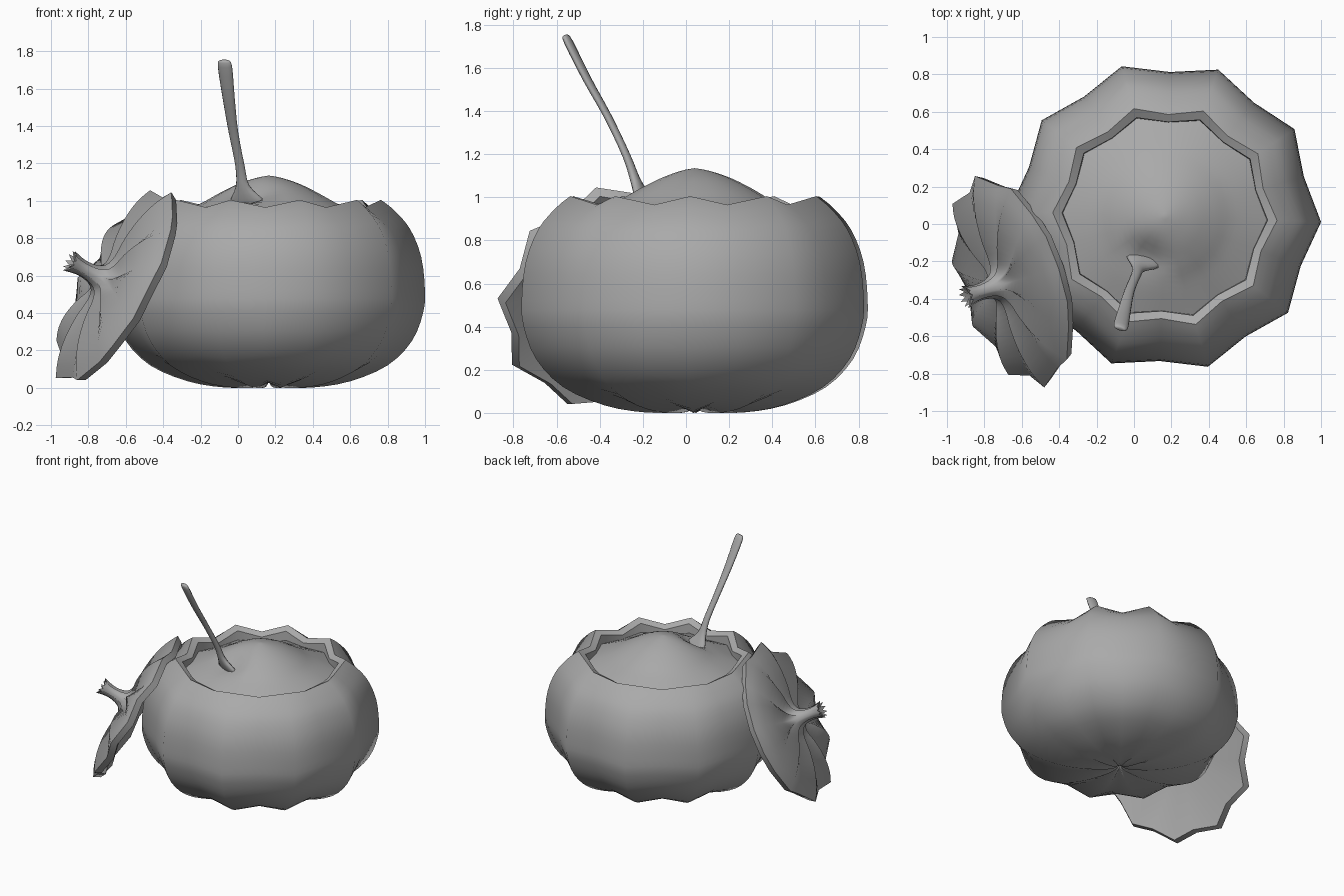
import bpy, bmesh, math
from mathutils import Matrix, Vector

cube = bpy.data.objects.get("Cube")
if cube:
    bpy.data.objects.remove(cube)

grey = bpy.data.materials.new("matte grey")
grey.use_nodes = True
grey.diffuse_color = (0.4, 0.4, 0.4, 1)
bsdf = grey.node_tree.nodes["Principled BSDF"]
bsdf.inputs["Base Color"].default_value = grey.diffuse_color
bsdf.inputs["Roughness"].default_value = 0.7

LOBES = 10
PHASE = math.radians(-2)


def smooth_rows(rows, steps=3):
    """Catmull-Rom curve through rows of equal-length tuples."""
    out = []
    for i in range(len(rows) - 1):
        a, b, c, d = (Vector(rows[max(0, min(j, len(rows) - 1))])
                      for j in range(i - 1, i + 3))
        for s in range(steps):
            t = s / steps
            out.append(0.5 * (2 * b + (c - a) * t + (2 * a - 5 * b + 4 * c - d) * t ** 2
                              + (3 * b - a - 3 * c + d) * t ** 3))
    return out + [Vector(rows[-1])]


def finish(name, bm, matrix=None, sharp=()):
    bmesh.ops.recalc_face_normals(bm, faces=bm.faces)
    for f in bm.faces:
        f.smooth = True
    for e in sharp:
        e.smooth = False
    mesh = bpy.data.meshes.new(name)
    bm.to_mesh(mesh)
    bm.free()
    mesh.materials.append(grey)
    obj = bpy.data.objects.new(name, mesh)
    if matrix:
        obj.matrix_world = matrix
    bpy.context.collection.objects.link(obj)
    return obj


def loft(bm, rings):
    for a, b in zip(rings, rings[1:]):
        n = max(len(a), len(b))
        for i in range(n):
            j = (i + 1) % n
            if len(a) == 1:
                bm.faces.new((a[0], b[i], b[j]))
            elif len(b) == 1:
                bm.faces.new((a[i], a[j], b[0]))
            else:
                bm.faces.new((a[i], a[j], b[j], b[i]))


def ribbed_revolve(name, rows, matrix, sharp_rows=(), shape=None):
    """Rows: ridge radius, ridge height, groove radius ratio, groove height change."""
    bm = bmesh.new()
    rings = []
    for r, z, ratio, dz in rows:
        ring = []
        for i in range(2 * LOBES if r > 0.001 else 1):
            groove = i % 2
            ang = PHASE + math.pi * i / LOBES
            rad = r * (ratio if groove else 1)
            p = Vector((rad * math.cos(ang), rad * math.sin(ang), z + dz * groove))
            if shape:
                p.z += shape(p)
            ring.append(bm.verts.new(p))
        rings.append(ring)
    loft(bm, rings)
    edges = []
    for k in sharp_rows:
        ring = set(rings[k])
        edges += [e for e in bm.edges if e.verts[0] in ring and e.verts[1] in ring]
    return finish(name, bm, matrix, edges)


body_place = Matrix.Translation((0.165, 0.04, 0))

# Pumpkin bowl: ribbed skin, then the cut rim and inner wall
skin = smooth_rows([
    (0, 0.04, 1, 0), (0.06, 0.005, 0.9, 0.03), (0.235, 0.002, 0.92, 0.03),
    (0.435, 0.035, 0.92, 0.03), (0.635, 0.12, 0.92, 0.02), (0.765, 0.25, 0.92, 0.01),
    (0.825, 0.4, 0.925, 0), (0.835, 0.52, 0.925, 0), (0.815, 0.7, 0.925, 0),
    (0.755, 0.85, 0.92, -0.01), (0.67, 0.95, 0.915, -0.03), (0.6, 1.005, 0.91, -0.04)])
top = len(skin) - 1
ribbed_revolve("pumpkin_bowl",
               skin + [(0.55, 0.98, 0.92, -0.04), (0.54, 0.8, 0.92, 0)],
               body_place, (top, top + 1))


# Filling: low mound with a dent where the spoon sinks in
def spoon_dent(p):
    d2 = (p.x + 0.1) ** 2 + (p.y + 0.22) ** 2
    return -0.06 * math.exp(-d2 / 0.008)


ribbed_revolve("filling", smooth_rows([
    (0, 1.135, 1, 0), (0.07, 1.122, 1, 0), (0.17, 1.088, 1, 0), (0.27, 1.038, 1, 0),
    (0.36, 0.988, 0.98, 0), (0.46, 0.945, 0.95, 0), (0.548, 0.91, 0.92, 0)]),
    body_place, shape=spoon_dent)

# Lid with its stem, leaning against the bowl
normal = Vector((-0.84, -0.29, 0.46)).normalized()
across = Vector((0, 0, 1)).cross(normal).normalized()
lid_place = Matrix((across, normal.cross(across), normal)).transposed().to_4x4()
lid_place.translation = (-0.64, -0.3, 0.535)

lid_top = smooth_rows([
    (0.595, 0.03, 0.91, -0.025), (0.5, 0.075, 0.91, -0.04), (0.38, 0.105, 0.9, -0.05),
    (0.25, 0.115, 0.88, -0.055), (0.14, 0.11, 0.82, -0.04), (0.08, 0.125, 0.78, -0.02),
    (0.052, 0.17, 0.76, 0), (0.046, 0.24, 0.76, 0), (0.062, 0.315, 0.72, -0.025)])
underside = [(0, 0.03, 1, 0), (0.3, 0.025, 0.95, -0.01), (0.57, -0.015, 0.91, -0.025)]
rim = len(underside)
ribbed_revolve("lid_and_stem", underside + lid_top + [(0, 0.28, 1, 0)],
               lid_place, (rim - 1, rim, rim + len(lid_top) - 1))

# Spoon: oval sections along a bent path (x, y, z, half width, half thickness)
path = smooth_rows([
    (-0.075, -0.56, 1.75, 0.025, 0.01), (-0.07, -0.545, 1.72, 0.04, 0.018),
    (-0.05, -0.46, 1.55, 0.034, 0.018), (-0.025, -0.36, 1.37, 0.027, 0.017),
    (0.01, -0.275, 1.19, 0.026, 0.018), (0.025, -0.235, 1.08, 0.038, 0.022),
    (0.05, -0.2, 1.0, 0.095, 0.026), (0.07, -0.15, 0.92, 0.11, 0.02),
    (0.1, -0.08, 0.84, 0.05, 0.012)])
bm = bmesh.new()
side = Vector((0.95, -0.3, 0)).normalized()
rings = []
for i, row in enumerate(path):
    ahead = path[min(i + 1, len(path) - 1)]
    behind = path[max(i - 1, 0)]
    along = Vector(ahead[:3]) - Vector(behind[:3])
    flat = side.cross(along).normalized()
    rings.append([bm.verts.new(Vector(row[:3]) + side * row[3] * math.cos(a)
                               + flat * row[4] * math.sin(a))
                  for a in (math.tau * k / 12 for k in range(12))])
loft(bm, rings)
bm.faces.new(rings[0])
bm.faces.new(rings[-1])
finish("spoon", bm)
